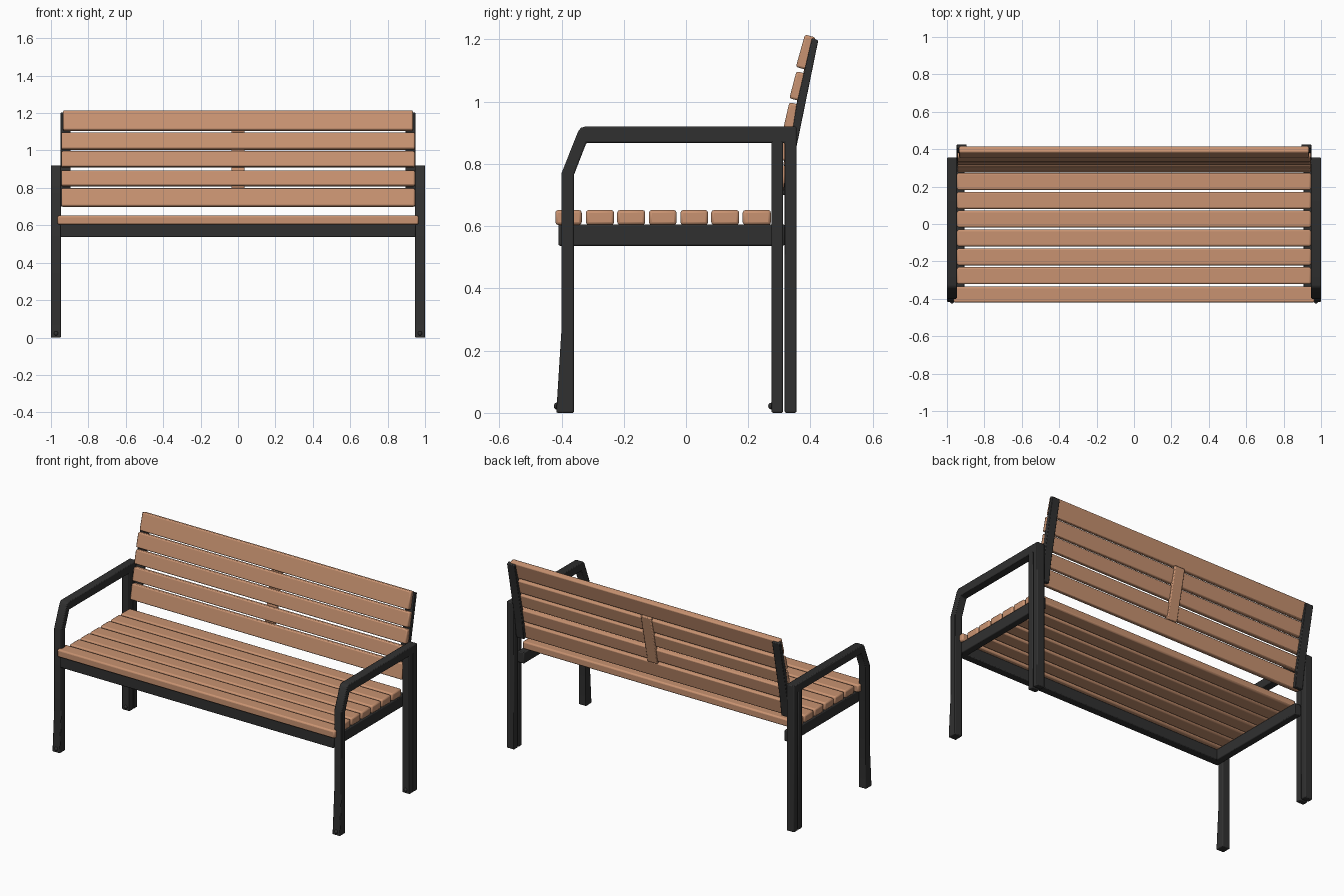
import bpy, bmesh, math
from mathutils import Vector

if "Cube" in bpy.data.objects:
    bpy.data.objects.remove(bpy.data.objects["Cube"])


def material(name, col):
    m = bpy.data.materials.new(name)
    m.diffuse_color = (*col, 1)
    m.use_nodes = True
    m.node_tree.nodes["Principled BSDF"].inputs["Base Color"].default_value = m.diffuse_color
    return m


WOOD = material("warm wood", (0.58, 0.29, 0.165))
METAL = material("dark metal", (0.03, 0.03, 0.03))


def finish(name, bm, mat, bevel, segments=2):
    bmesh.ops.recalc_face_normals(bm, faces=bm.faces)
    me = bpy.data.meshes.new(name)
    bm.to_mesh(me)
    bm.free()
    ob = bpy.data.objects.new(name, me)
    bpy.context.collection.objects.link(ob)
    me.materials.append(mat)
    if bevel:
        b = ob.modifiers.new("soft edges", 'BEVEL')
        b.width = bevel
        b.segments = segments
        b.limit_method = 'ANGLE'
        b.angle_limit = math.radians(40)
    bpy.ops.object.select_all(action='DESELECT')
    ob.select_set(True)
    bpy.context.view_layer.objects.active = ob
    bpy.ops.object.shade_smooth_by_angle(angle=math.radians(40))
    return ob


def box(name, x, y, z, mat, bevel=0.005, tilt=0.0):
    """Box from (min, max) ranges, tilted about the x axis."""
    bm = bmesh.new()
    bmesh.ops.create_cube(bm, size=1)
    for v in bm.verts:
        v.co = Vector((v.co.x * (x[1] - x[0]), v.co.y * (y[1] - y[0]), v.co.z * (z[1] - z[0])))
    ob = finish(name, bm, mat, bevel)
    ob.location = (sum(x) / 2, sum(y) / 2, sum(z) / 2)
    ob.rotation_euler.x = tilt
    return ob


def side_plate(name, points, x0, x1, mat, bevel=0.005):
    """Extrude a (y, z) outline from x0 to x1."""
    bm = bmesh.new()
    f = bm.faces.new([bm.verts.new((x0, y, z)) for y, z in points])
    r = bmesh.ops.extrude_face_region(bm, geom=[f])
    for v in r["geom"]:
        if isinstance(v, bmesh.types.BMVert):
            v.co.x = x1
    return finish(name, bm, mat, bevel)


def stud(name, loc, r):
    bm = bmesh.new()
    bmesh.ops.create_uvsphere(bm, u_segments=12, v_segments=8, radius=r)
    finish(name, bm, METAL, 0).location = loc


# Side frames: front leg bending into the armrest, then the outer rear post
arm = [(-0.417, 0), (-0.36, 0), (-0.36, 0.765), (-0.32, 0.868), (0.317, 0.868),
       (0.317, 0), (0.355, 0), (0.355, 0.92), (-0.325, 0.92), (-0.338, 0.916),
       (-0.347, 0.904), (-0.4, 0.77), (-0.4, 0.27)]
# Back support outline, following the backs of the slats
support = [(0.31, 0.70), (0.332, 0.70), (0.35, 0.83), (0.425, 1.197), (0.405, 1.205),
           (0.355, 0.99)]

for side, s in (("right", 1), ("left", -1)):
    side_plate(f"{side}_leg_and_armrest", arm, s * 0.947, s * 1.0, METAL)
    box(f"{side}_inner_rear_leg", sorted((s * 0.947, s)), (0.275, 0.312), (0, 0.88), METAL)
    side_plate(f"{side}_back_support", support, s * 0.895, s * 0.948, METAL, 0.003)
    box(f"{side}_seat_rail", sorted((s * 0.905, s * 0.95)), (-0.40, 0.317), (0.537, 0.606), METAL)
    stud(f"{side}_front_foot_bolt", (s * 0.973, -0.413, 0.022), 0.012)
    stud(f"{side}_rear_foot_bolt", (s * 0.973, 0.275, 0.022), 0.011)

# Front seat rail
box("front_seat_rail", (-0.95, 0.95), (-0.41, -0.36), (0.537, 0.606), METAL)

# Seat slats
seat = [(-0.42, -0.335), (-0.322, -0.231), (-0.221, -0.131), (-0.119, -0.03),
        (-0.018, 0.071), (0.081, 0.171), (0.182, 0.273)]
for i, y in enumerate(seat):
    w = 0.965 if i == 0 else 0.946
    box(f"seat_slat_{i + 1}", (-w, w), y, (0.604, 0.652), WOOD, 0.009)

# Back slats: z range, front face y at mid height, slope
back = [((0.70, 0.797), 0.283, 0.20), ((0.81, 0.893), 0.303, 0.21), ((0.91, 0.995), 0.322, 0.23),
        ((1.005, 1.095), 0.343, 0.26), ((1.105, 1.213), 0.367, 0.28)]
for i, (z, y, k) in enumerate(back):
    w = 0.935 if i == 4 else 0.945
    box(f"back_slat_{i + 1}", (-w, w), (y, y + 0.036), z, WOOD, 0.007, -math.atan(k))

# Wooden strap joining the slats at the middle of the back
box("back_centre_strap", (-0.035, 0.035), (0.346, 0.368), (0.79, 1.11), WOOD, 0.005, -math.atan(0.22))
